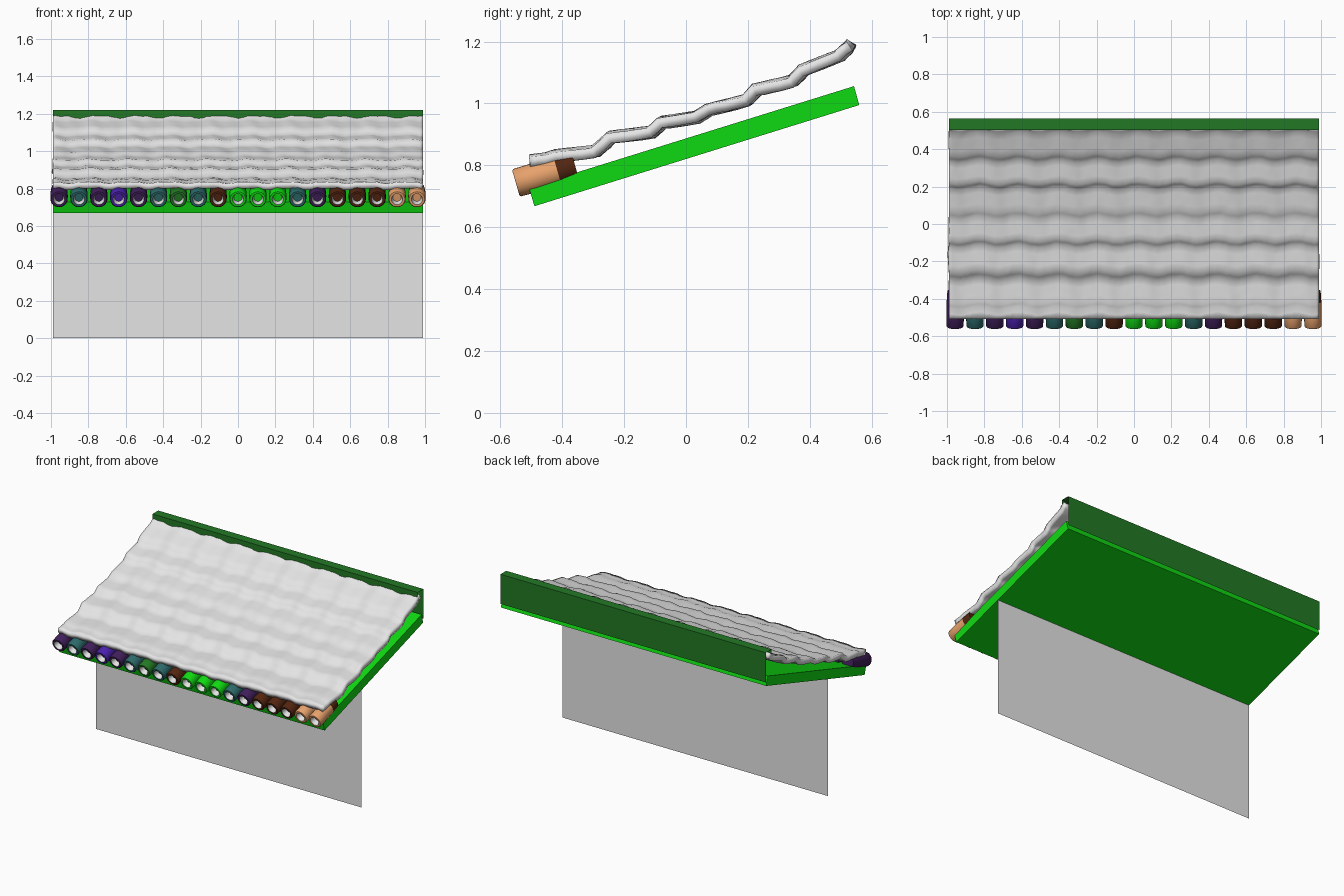
import bpy, bmesh, math, random
from mathutils import Vector

random.seed(4)
if "Cube" in bpy.data.objects:
    bpy.data.objects.remove(bpy.data.objects["Cube"])


def material(name, rgb):
    m = bpy.data.materials.new(name)
    m.use_nodes = True
    col = (*rgb, 1)
    m.diffuse_color = col
    m.node_tree.nodes["Principled BSDF"].inputs["Base Color"].default_value = col
    return m


GREY = material("pale_grey", (0.78, 0.78, 0.78))
BRIGHT = material("bright_green", (0.005, 0.7, 0.006))
GREEN = material("dark_green", (0.016, 0.19, 0.018))
PURPLE = material("deep_purple", (0.05, 0.013, 0.1))
VIOLET = material("violet", (0.07, 0.015, 0.42))
TEAL = material("teal", (0.025, 0.14, 0.14))
BROWN = material("dark_brown", (0.085, 0.018, 0.005))
ORANGE = material("tan_orange", (0.8, 0.36, 0.15))
HALF = 0.99


def make(name, bm, mats, smooth=None):
    bmesh.ops.recalc_face_normals(bm, faces=bm.faces)
    me = bpy.data.meshes.new(name)
    bm.to_mesh(me)
    bm.free()
    ob = bpy.data.objects.new(name, me)
    bpy.context.collection.objects.link(ob)
    for m in mats:
        me.materials.append(m)
    if smooth:
        bpy.ops.object.select_all(action="DESELECT")
        ob.select_set(True)
        bpy.context.view_layer.objects.active = ob
        bpy.ops.object.shade_smooth_by_angle(angle=math.radians(smooth))
    return ob


def extrude_profile(name, pts, mat, closed):
    """Sweep a (y, z) profile across the full width; closed ones get end caps."""
    bm = bmesh.new()
    a, b = [[bm.verts.new((x, y, z)) for y, z in pts] for x in (-HALF, HALF)]
    for i in range(len(pts) if closed else len(pts) - 1):
        j = (i + 1) % len(pts)
        bm.faces.new((a[i], a[j], b[j], b[i]))
    if closed:
        bm.faces.new(a)
        bm.faces.new(b)
    return make(name, bm, [mat])


# Sloping deck, folded ridge board and supporting wall sheet
extrude_profile("roof_deck", [(-0.49, 0.668), (0.56, 0.995), (0.543, 1.056), (-0.508, 0.729)], BRIGHT, True)
extrude_profile("ridge_board", [(0.563, 1.02), (0.563, 1.22), (0.502, 1.22), (0.502, 1.16)], GREEN, False)
extrude_profile("wall_sheet", [(-0.1, 0), (-0.1, 0.79)], GREY, False)

# Stepped, rippled roof covering
steps = [(-0.507, 0.832), (-0.45, 0.838), (-0.42, 0.848), (-0.3, 0.860), (-0.25, 0.906),
         (-0.12, 0.922), (-0.085, 0.954), (0.03, 0.972), (0.07, 0.997), (0.19, 1.026),
         (0.22, 1.06), (0.335, 1.086), (0.37, 1.122), (0.485, 1.168), (0.52, 1.202)]
rows = []
for (y0, z0), (y1, z1) in zip(steps, steps[1:]):
    n = 2 if y1 - y0 < 0.06 else 4
    rows += [(y0 + (y1 - y0) * k / n, z0 + (z1 - z0) * k / n) for k in range(n)]
rows.append(steps[-1])

bm = bmesh.new()
COLS = 120
grid = []
for r, (y, z) in enumerate(rows):
    edge = r in (0, len(rows) - 1)
    line = []
    for c in range(COLS + 1):
        x = -HALF + 2 * HALF * c / COLS
        ripple = 0.004 * math.sin(x * math.tau / 0.212) + 0.002 * math.sin(x * math.tau / 0.106 + y * 9)
        shift = 0 if edge else 0.008 * math.sin(x * math.tau / 0.212 + 1) + random.uniform(-0.002, 0.002)
        line.append(bm.verts.new((x, y + shift, z + ripple + random.uniform(-0.0008, 0.0008))))
    grid.append(line)
for lo, hi in zip(grid, grid[1:]):
    for c in range(COLS):
        bm.faces.new((lo[c], lo[c + 1], hi[c + 1], hi[c]))
covering = make("roof_covering", bm, [GREY], 50)
if covering.data.polygons[0].normal.z < 0:
    covering.data.flip_normals()
solid = covering.modifiers.new("thickness", "SOLIDIFY")
solid.thickness = 0.034
solid.offset = -1

# Row of coloured pipe ends under the eaves: main colour, rear colour
row = [(PURPLE, PURPLE), (TEAL, PURPLE), (PURPLE, TEAL), (VIOLET, VIOLET), (PURPLE, VIOLET),
       (TEAL, GREEN), (GREEN, GREEN), (TEAL, GREEN), (BROWN, GREEN), (BRIGHT, BRIGHT),
       (BRIGHT, BRIGHT), (BRIGHT, GREEN), (TEAL, TEAL), (PURPLE, PURPLE), (BROWN, BROWN),
       (BROWN, BROWN), (BROWN, BROWN), (ORANGE, BROWN), (ORANGE, BROWN)]
front, rear = Vector((0, -0.550, 0.743)), Vector((0, -0.358, 0.798))
axis = (rear - front).normalized()
side = Vector((1, 0, 0))
up = side.cross(axis)
length = (rear - front).length

# Turned section as (distance along pipe, radius), from bore floor to rear cap
section = [(0.035, 0.022), (0, 0.03), (0, 0.042), (0.005, 0.046), (0.06, 0.047), (0.14, 0.045), (length, 0.041)]
SIDES = 24
for i, (main, back) in enumerate(row):
    bm = bmesh.new()
    centre = front + side * (i - 9) * 0.1063
    rings = []
    for d, rad in section:
        rings.append([bm.verts.new(centre + axis * d
                                   + side * rad * math.cos(math.tau * k / SIDES)
                                   + up * rad * math.sin(math.tau * k / SIDES)) for k in range(SIDES)])
    for s, (p, q) in enumerate(zip(rings, rings[1:])):
        for k in range(SIDES):
            f = bm.faces.new((p[k], p[k - 1], q[k - 1], q[k]))
            f.material_index = 2 if s == 0 else (1 if s == 5 else 0)
    bm.faces.new(rings[0])
    bm.faces.new(rings[-1]).material_index = 1
    make(f"eaves_pipe_{i + 1}", bm, [main, back, GREY], 40)
